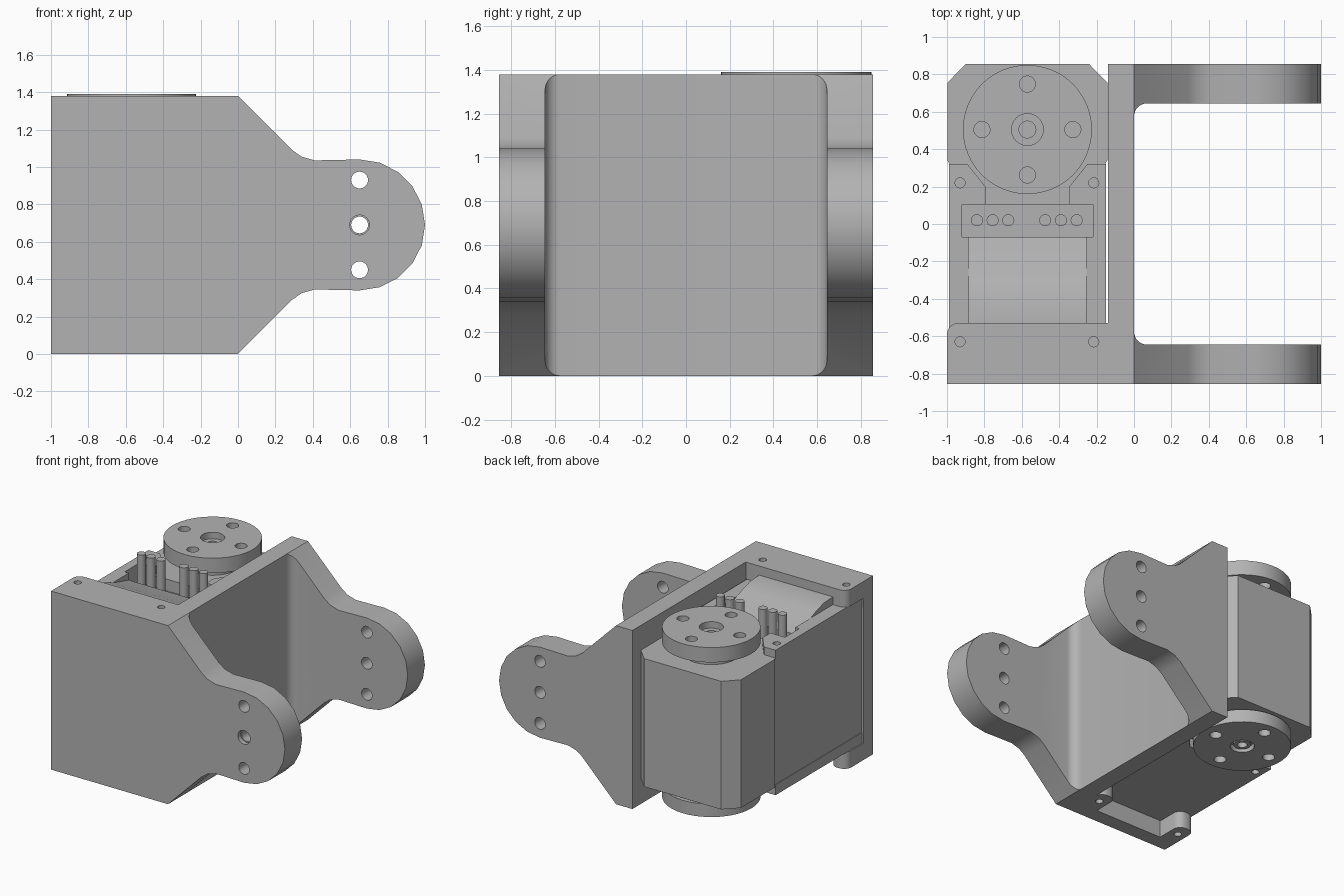
import bpy, bmesh, math
from mathutils import Vector

cube = bpy.data.objects.get("Cube")
if cube:
    bpy.data.objects.remove(cube, do_unlink=True)

# One plain grey for everything
GREY = (0.45, 0.45, 0.45, 1)
grey = bpy.data.materials.new("plain grey")
grey.use_nodes = True
grey.diffuse_color = GREY
grey.node_tree.nodes["Principled BSDF"].inputs["Base Color"].default_value = GREY

MID = -0.57  # x of the motor's centre line
TOP = 1.38


def prism(name, pts, lo, hi, axis="z"):
    """Extrude a flat outline between two levels along an axis."""
    place = {"x": lambda a, b, c: (c, a, b),
             "y": lambda a, b, c: (a, c, b),
             "z": lambda a, b, c: (a, b, c)}[axis]
    bm = bmesh.new()
    face = bm.faces.new([bm.verts.new(place(a, b, lo)) for a, b in pts])
    ext = bmesh.ops.extrude_face_region(bm, geom=[face])
    moved = [g for g in ext["geom"] if isinstance(g, bmesh.types.BMVert)]
    bmesh.ops.translate(bm, verts=moved, vec=Vector(place(0, 0, hi - lo)))
    bmesh.ops.recalc_face_normals(bm, faces=bm.faces)
    mesh = bpy.data.meshes.new(name)
    bm.to_mesh(mesh)
    bm.free()
    mesh.materials.append(grey)
    ob = bpy.data.objects.new(name, mesh)
    bpy.context.collection.objects.link(ob)
    return ob


def arc(cx, cy, r, start, end, steps):
    angles = [math.radians(start + (end - start) * i / steps) for i in range(steps + 1)]
    return [(cx + r * math.cos(a), cy + r * math.sin(a)) for a in angles]


def rod(name, a, b, r, lo, hi, axis="z", sides=32):
    return prism(name, arc(a, b, r, 0, 360, sides)[:-1], lo, hi, axis)


def rect(x0, x1, y0, y1):
    return [(x0, y0), (x1, y0), (x1, y1), (x0, y1)]


def cut(ob, cutters):
    """Subtract the cutters one by one, then drop them."""
    bpy.context.view_layer.objects.active = ob
    for c in cutters:
        c.hide_render = True
        mod = ob.modifiers.new("cut", "BOOLEAN")
        mod.operation = "DIFFERENCE"
        mod.solver = "EXACT"
        mod.object = c
        bpy.ops.object.modifier_apply(modifier=mod.name)
        bpy.data.objects.remove(c, do_unlink=True)


def smooth(ob, degrees=30):
    bpy.ops.object.select_all(action="DESELECT")
    ob.select_set(True)
    bpy.context.view_layer.objects.active = ob
    bpy.ops.object.shade_smooth_by_angle(angle=math.radians(degrees))


def mirrored(pts):
    """Complete a right-hand outline with its left half."""
    return pts + [(2 * MID - x, y) for x, y in reversed(pts)]


# Bracket: side profile with rounded tongue, hollowed on both sides of the web
half = [(0, 0), (0.29, 0.29), (0.34, 0.325), (0.41, 0.345)]
profile = [(-1, 0)] + half + arc(0.65, 0.69, 0.35, -90, 90, 10)
profile += [(x, TOP - z) for x, z in reversed(half)] + [(-1, TOP)]
bracket = prism("bracket", profile, -0.855, 0.855, "y")
channel = [(1.2, -0.645)] + arc(0.07, 0.575, 0.07, 90, 180, 8)
channel = [(1.2, 0.645)] + arc(0.07, 0.575, 0.07, 90, 180, 8)
channel += [(x, -y) for x, y in reversed(channel)]
cut(bracket, [
    prism("channel", channel, -0.2, 1.6),
    prism("motor_bay", rect(-1.2, -0.14, -0.74, 1.2), -0.2, 1.6),
] + [rod("pivot_hole", 0.65, z, 0.045, -1, 1, "y", 24) for z in (0.45, 0.69, 0.93)]
  + [rod("countersink", 0.65, 0.69, 0.053, -1, -0.82, "y", 24)])
smooth(bracket)

# Flanges clamping the motor case: full width above, two ears below
top_flange = prism("top_flange", [(-1, -0.74), (-0.14, -0.74), (-0.14, -0.53)]
                   + arc(-0.94, -0.59, 0.06, 90, 180, 6), 1.25, TOP)
cut(top_flange, [rod("screw_hole", x, -0.63, 0.027, 1.2, 1.5, sides=16)
                 for x in (-0.93, -0.215)])
smooth(top_flange)
for side, x in (("right", -0.93), ("left", -0.21)):
    outline = [(x - 0.07, -0.74), (x + 0.07, -0.74)]
    outline += arc(x + 0.01, -0.59, 0.06, 0, 90, 6) + arc(x - 0.01, -0.59, 0.06, 90, 180, 6)
    ear = prism(side + "_bottom_ear", outline, 0, 0.13)
    cut(ear, [rod("screw_hole", x, -0.63, 0.027, -0.1, 0.3, sides=16)])
    smooth(ear)

# Motor body with chamfered back corners and a socket for the pins
body = prism("motor_body", mirrored([(-0.155, -0.735), (-0.155, 0.32), (-0.142, 0.34),
                                     (-0.142, 0.755), (-0.24, 0.855)]), 0.2, 1.19)
cut(body, [prism("pin_socket", rect(-0.925, -0.22, -0.07, 0.105), 1.1, 1.4)])

# Raised case rims, notched around the horns
notch = [(-0.15, -0.735), (-0.15, 0.32), (-0.25, 0.32), (-0.345, 0.2)]
opening = [(-0.345, 0.105), (-0.22, 0.105), (-0.22, -0.07), (-0.255, -0.07), (-0.255, -0.53)]
rims = [(prism("top_rim", mirrored(notch + opening), 1.18, 1.25), 1.2, 1.3),
        (prism("bottom_rim", mirrored(notch), 0.13, 0.21), 0.1, 0.18)]
for rim, lo, hi in rims:
    cut(rim, [rod("screw_hole", x, 0.22, 0.027, lo, hi, sides=16) for x in (-0.93, -0.215)])

# Curved cover behind the pins
cover = prism("curved_cover", [(-0.53, 1.15), (-0.53, 1.31), (-0.42, 1.305), (-0.32, 1.275),
                               (-0.22, 1.235), (-0.07, 1.195), (-0.07, 1.15)],
              -0.885, -0.255, "x")
smooth(cover)

# Two groups of three connector pins
for start in (-0.84, -0.475):
    for i in range(3):
        smooth(rod("connector_pin", start + 0.084 * i, 0.02, 0.032, 1.09, 1.38, sides=16))


def horn(name, lo, hi, neck, recess):
    """Disc with a recessed centre bore and four bolt holes."""
    disc = rod(name, MID, 0.505, 0.345, lo, hi, sides=48)
    holes = [rod("bolt_hole", MID + 0.243 * dx, 0.505 + 0.243 * dy, 0.043, lo - 0.1, hi + 0.1, sides=24)
             for dx, dy in ((1, 0), (-1, 0), (0, 1), (0, -1))]
    cut(disc, holes + [rod("bore", MID, 0.505, 0.045, lo - 0.1, hi + 0.1),
                       rod("recess", MID, 0.505, 0.085, *recess)])
    smooth(disc)
    smooth(rod(name + "_neck", MID, 0.505, 0.2, *neck))


horn("top_horn", 1.275, 1.39, (1.18, 1.276), (1.34, 1.5))
horn("bottom_horn", 0.08, 0.18, (0.179, 0.21), (-0.1, 0.12))
# Bearing ring inside the lower horn
ring = rod("bearing_ring", MID, 0.505, 0.06, 0.09, 0.13)
cut(ring, [rod("ring_bore", MID, 0.505, 0.035, 0, 0.3)])
smooth(ring)
